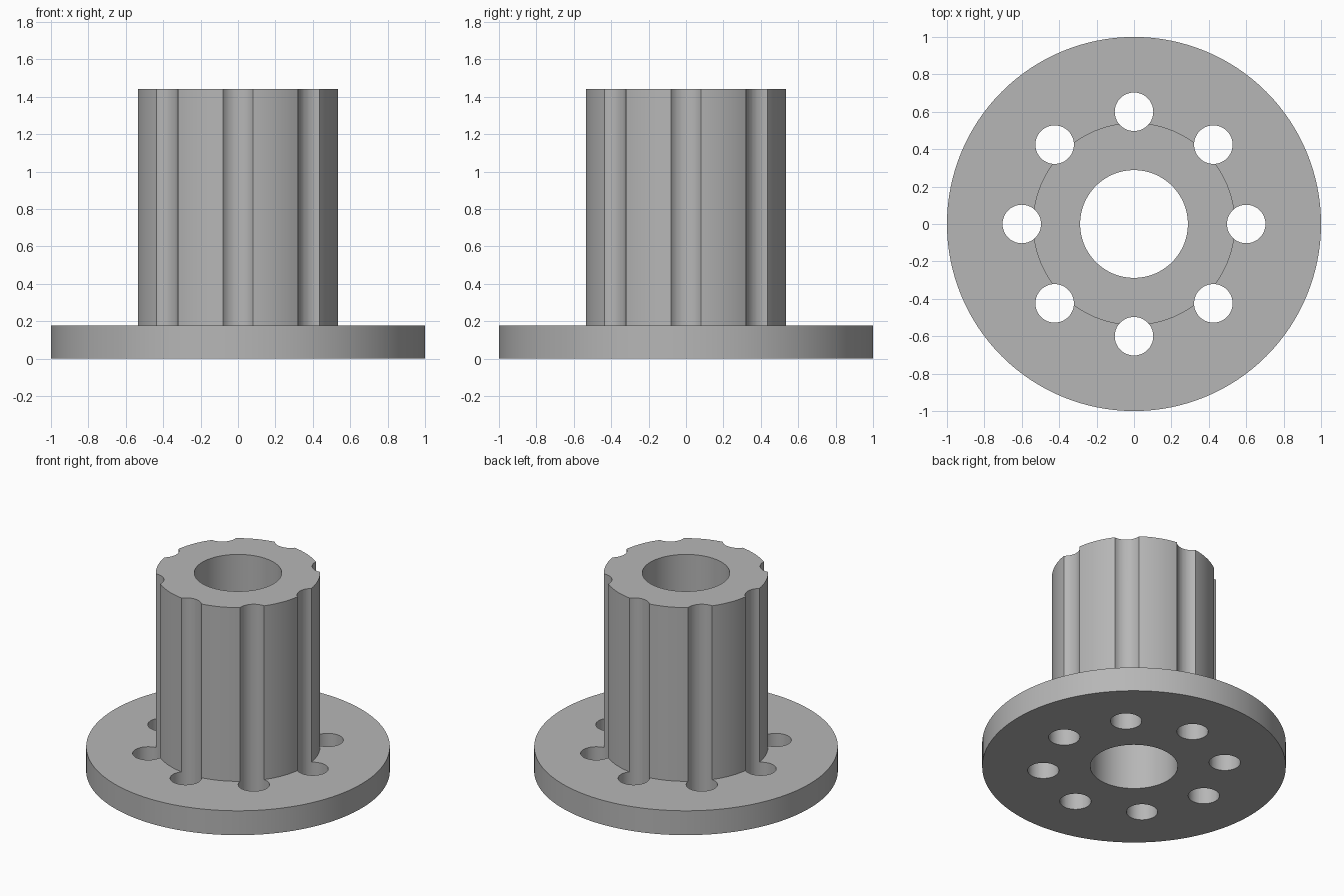
import bpy
import bmesh
from math import cos, sin, tau, radians
from mathutils import Matrix

cube = bpy.data.objects.get("Cube")
if cube:
    bpy.data.objects.remove(cube, do_unlink=True)

FLANGE_R, HUB_R, BORE_R = 1.0, 0.541, 0.288
FLANGE_TOP, HUB_TOP = 0.177, 1.44
HOLE_R, HOLE_CIRCLE, HOLES = 0.103, 0.6, 8
SEGMENTS = 128

grey = bpy.data.materials.new("plain grey")
grey.use_nodes = True
colour = (0.47, 0.47, 0.47, 1)
grey.diffuse_color = colour
grey.node_tree.nodes["Principled BSDF"].inputs["Base Color"].default_value = colour


def make_object(name, bm):
    bmesh.ops.recalc_face_normals(bm, faces=bm.faces)
    mesh = bpy.data.meshes.new(name)
    bm.to_mesh(mesh)
    bm.free()
    mesh.materials.append(grey)
    obj = bpy.data.objects.new(name, mesh)
    bpy.context.collection.objects.link(obj)
    return obj


# Flange, hub and bore turned from one closed profile
profile = [(BORE_R, 0), (FLANGE_R, 0), (FLANGE_R, FLANGE_TOP),
           (HUB_R, FLANGE_TOP), (HUB_R, HUB_TOP), (BORE_R, HUB_TOP)]
bm = bmesh.new()
rings = []
for i in range(SEGMENTS):
    a = tau * i / SEGMENTS
    rings.append([bm.verts.new((r * cos(a), r * sin(a), z)) for r, z in profile])
for i, ring in enumerate(rings):
    following = rings[(i + 1) % SEGMENTS]
    for j in range(len(profile)):
        k = (j + 1) % len(profile)
        bm.faces.new((ring[j], following[j], following[k], ring[k]))
body = make_object("flanged_hub", bm)

# Ring of drills that make the bolt holes and the hub grooves
bm = bmesh.new()
for i in range(HOLES):
    spot = (Matrix.Rotation(tau * i / HOLES, 4, "Z")
            @ Matrix.Translation((HOLE_CIRCLE, 0, HUB_TOP / 2)))
    bmesh.ops.create_cone(bm, cap_ends=True, segments=48, radius1=HOLE_R,
                          radius2=HOLE_R, depth=HUB_TOP + 0.4, matrix=spot)
drills = make_object("hole_drills", bm)
drills.hide_render = True

cut = body.modifiers.new("bolt holes", "BOOLEAN")
cut.operation = "DIFFERENCE"
cut.solver = "EXACT"
cut.object = drills

# Apply the cut, drop the drills and shade with sharp edges
bpy.ops.object.select_all(action="DESELECT")
body.select_set(True)
bpy.context.view_layer.objects.active = body
bpy.ops.object.modifier_apply(modifier=cut.name)
bpy.data.objects.remove(drills, do_unlink=True)
bpy.ops.object.shade_smooth_by_angle(angle=radians(30))
